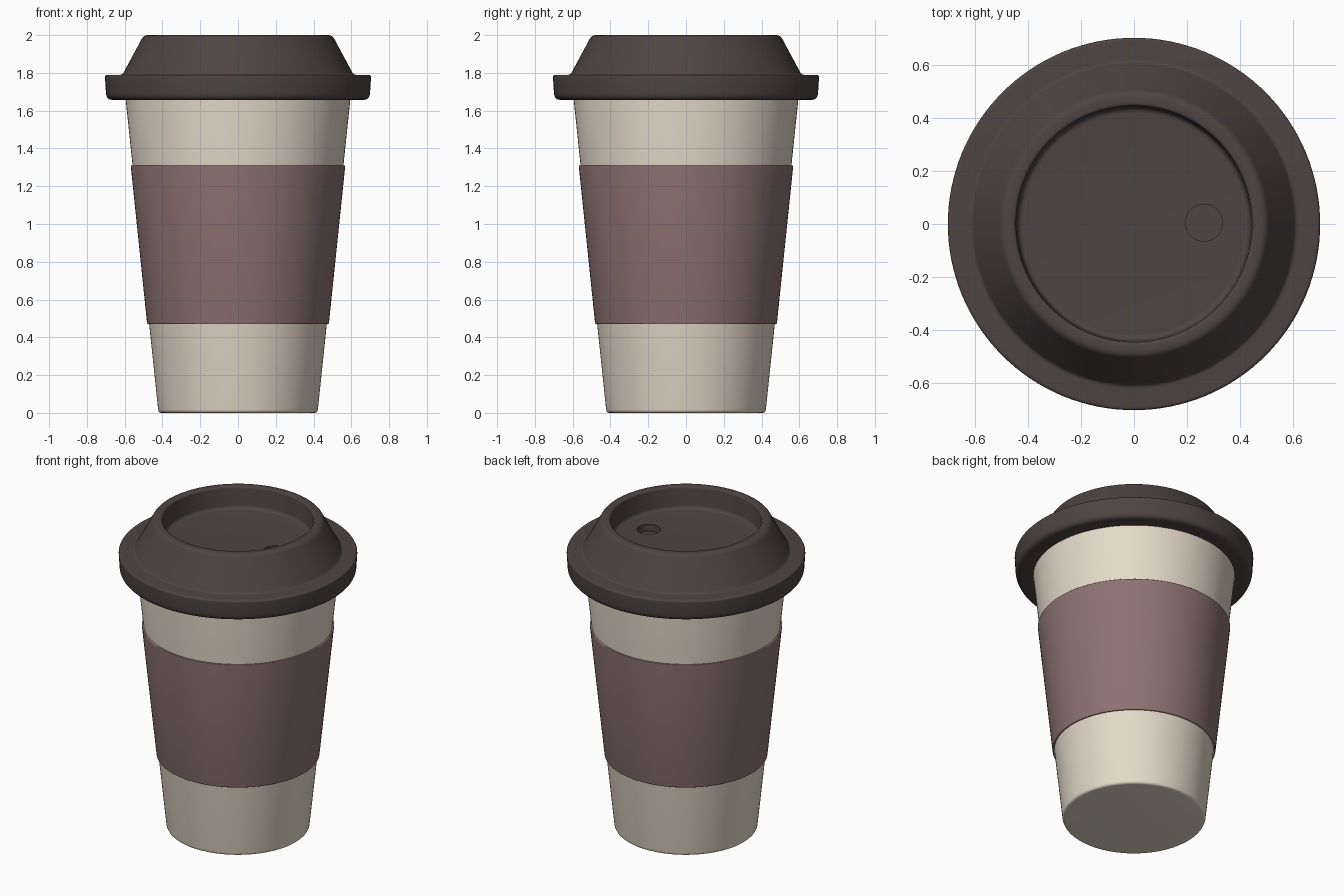
import bpy, bmesh, math
from mathutils import Vector

if "Cube" in bpy.data.objects:
    bpy.data.objects.remove(bpy.data.objects["Cube"])

SEG = 128


def material(name, rgb):
    m = bpy.data.materials.new(name)
    m.diffuse_color = (*rgb, 1)
    m.use_nodes = True
    m.node_tree.nodes["Principled BSDF"].inputs["Base Color"].default_value = m.diffuse_color
    return m


def rounded(points, closed, steps=5):
    """Profile points (radius, z, fillet) -> polyline with filleted corners."""
    out, n = [], len(points)
    for i, (r, z, f) in enumerate(points):
        p = Vector((r, z))
        if f == 0 or (not closed and i in (0, n - 1)):
            out.append(p)
            continue
        a = p + (Vector(points[i - 1][:2]) - p).normalized() * f
        b = p + (Vector(points[(i + 1) % n][:2]) - p).normalized() * f
        for k in range(steps + 1):
            t = k / steps
            out.append(a * (1 - t) ** 2 + p * 2 * t * (1 - t) + b * t * t)
    return out


def lathe(name, points, mat, closed=False):
    prof = rounded(points, closed)
    bm = bmesh.new()
    vs = [bm.verts.new((p.x, 0, p.y)) for p in prof]
    pairs = list(zip(vs, vs[1:])) + ([(vs[-1], vs[0])] if closed else [])
    edges = [bm.edges.new(pr) for pr in pairs]
    bmesh.ops.spin(bm, geom=vs + edges, axis=(0, 0, 1), cent=(0, 0, 0),
                   angle=2 * math.pi, steps=SEG, use_duplicate=False)
    bmesh.ops.remove_doubles(bm, verts=bm.verts, dist=1e-5)
    bmesh.ops.recalc_face_normals(bm, faces=bm.faces)
    me = bpy.data.meshes.new(name)
    bm.to_mesh(me)
    bm.free()
    ob = bpy.data.objects.new(name, me)
    bpy.context.collection.objects.link(ob)
    me.materials.append(mat)
    return ob


cream = material("cream", (0.78, 0.70, 0.58))
mauve = material("mauve", (0.27, 0.17, 0.17))
dark = material("dark_brown", (0.075, 0.058, 0.056))

# Hollow tapered cup
cup = lathe("cup", [(0, 0, 0), (0.421, 0, 0.018), (0.599, 1.70, 0.005),
                    (0.575, 1.70, 0.005), (0.40, 0.04, 0.02), (0, 0.04, 0)], cream)

# Grip sleeve wrapped around the cup
sleeve = lathe("sleeve", [(0.46, 0.47, 0), (0.481, 0.47, 0.006),
                          (0.568, 1.31, 0.006), (0.55, 1.31, 0)], mauve, True)

# Lid with overhanging rim, sloped crown and recessed top
lid = lathe("lid", [(0, 1.86, 0), (0.44, 1.86, 0.022), (0.447, 2.0, 0.014),
                    (0.499, 2.0, 0.022), (0.612, 1.79, 0.012), (0.705, 1.79, 0.014),
                    (0.697, 1.657, 0.035), (0.59, 1.657, 0), (0.59, 1.77, 0),
                    (0.47, 1.96, 0), (0.46, 1.78, 0), (0, 1.78, 0)], dark)

# Blind sip hole cut into the recess floor
bpy.ops.mesh.primitive_cylinder_add(vertices=48, radius=0.07, depth=0.1,
                                    location=(0.265, 0.005, 1.865))
cutter = bpy.context.object
cutter.name = "sip_hole_cutter"
cutter.data.materials.append(dark)
cut = lid.modifiers.new("sip_hole", 'BOOLEAN')
cut.object = cutter
cut.operation = 'DIFFERENCE'
cut.solver = 'EXACT'
bpy.context.view_layer.objects.active = lid
bpy.ops.object.modifier_apply(modifier=cut.name)
bpy.data.objects.remove(cutter, do_unlink=True)

# Smooth shading with crisp edges
bpy.ops.object.select_all(action='DESELECT')
for ob in (cup, sleeve, lid):
    ob.select_set(True)
bpy.context.view_layer.objects.active = lid
bpy.ops.object.shade_smooth_by_angle(angle=math.radians(35))
